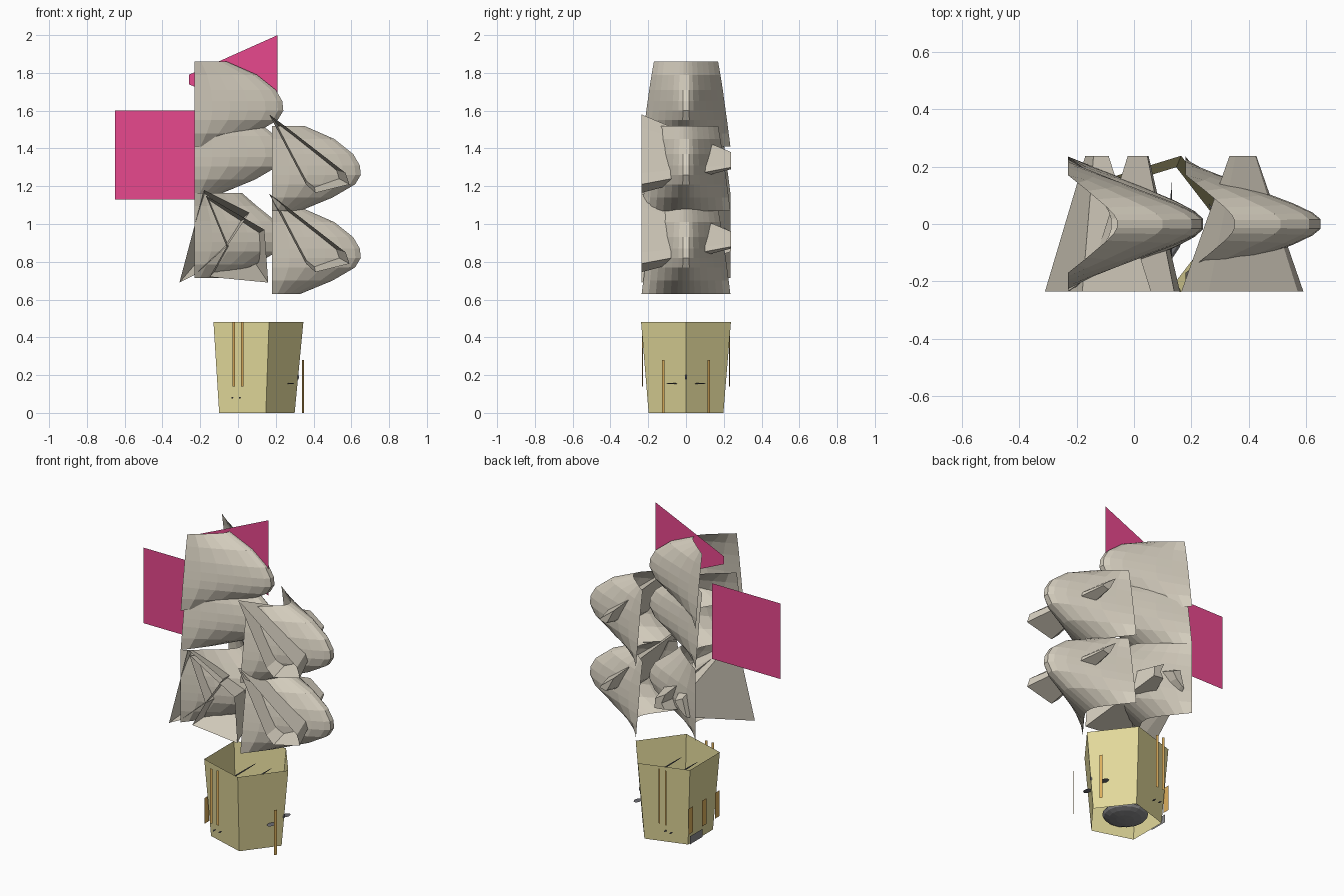
import bpy, bmesh, math
from mathutils import Vector

if "Cube" in bpy.data.objects:
    bpy.data.objects.remove(bpy.data.objects["Cube"])


def mat(name, col):
    m = bpy.data.materials.new(name)
    m.diffuse_color = (*col, 1)
    m.use_nodes = True
    m.node_tree.nodes["Principled BSDF"].inputs["Base Color"].default_value = m.diffuse_color
    return m


STONE = mat("pale_stone", (0.67, 0.62, 0.52))
KHAKI = mat("khaki", (0.76, 0.69, 0.325))
PINK = mat("pink", (0.80, 0.065, 0.27))
GOLD = mat("gold", (0.72, 0.43, 0.11))
DARK = mat("dark_grey", (0.15, 0.15, 0.17))
GREY = mat("mid_grey", (0.26, 0.26, 0.27))


def finish(name, bm, material):
    bmesh.ops.recalc_face_normals(bm, faces=bm.faces[:])
    me = bpy.data.meshes.new(name)
    bm.to_mesh(me)
    bm.free()
    me.materials.append(material)
    ob = bpy.data.objects.new(name, me)
    bpy.context.collection.objects.link(ob)
    return ob


def loft(name, rings, material, closed=True, cap=False):
    """Skin a list of point rings; optionally cap the last one."""
    bm = bmesh.new()
    rows = [[bm.verts.new(p) for p in r] for r in rings]
    n = len(rows[0])
    for a, b in zip(rows, rows[1:]):
        for i in range(n if closed else n - 1):
            j = (i + 1) % n
            bm.faces.new((a[i], a[j], b[j], b[i]))
    if cap:
        bm.faces.new(rows[-1])
    return finish(name, bm, material)


def plate(name, x, y, half, z0, z1, angle, material):
    """Upright thin strip; angle is the direction of its width in plan."""
    dx, dy = half * math.cos(angle), half * math.sin(angle)
    bm = bmesh.new()
    bm.faces.new([bm.verts.new(p) for p in (
        (x - dx, y - dy, z0), (x + dx, y + dy, z0), (x + dx, y + dy, z1), (x - dx, y - dy, z1))])
    return finish(name, bm, material)


def ellipsoid(name, loc, size, material, seg=10, rings=6):
    bm = bmesh.new()
    bmesh.ops.create_uvsphere(bm, u_segments=seg, v_segments=rings, radius=1)
    for v in bm.verts:
        v.co = Vector(loc) + Vector([v.co[i] * size[i] for i in range(3)])
    return finish(name, bm, material)


# --- tapered five-sided pot, open at both ends
def pentagon(cx, rx, ry, z):
    return [(cx + rx * math.cos(k * math.tau / 5), ry * math.sin(k * math.tau / 5), z)
            for k in range(5)]


loft("pot", [pentagon(0.079, 0.221, 0.208, 0), pentagon(0.083, 0.263, 0.25, 0.48)], KHAKI)
ellipsoid("pot_dome", (0.04, -0.03, 0.07), (0.13, 0.13, 0.035), GREY, 16, 8)

# --- bulging hulls: open at top, bottom and back
HALF = [(0, 1), (0.2, 0.84), (0.4, 0.68), (0.6, 0.51), (0.8, 0.34), (0.94, 0.19), (1, 0.08)]
PLAN = HALF + [(f, -w) for f, w in reversed(HALF)]
LEVELS = [(0, 0.17, 0.17), (0.07, 0.33, 0.182), (0.15, 0.43, 0.195), (0.21, 0.465, 0.203),
          (0.26, 0.47, 0.21), (0.31, 0.44, 0.217), (0.38, 0.32, 0.226), (0.45, 0.15, 0.235)]
# the lowest left hull keeps its full width up to the one above it
WIDE = [(dz, max(d, 0.25) if dz < 0.1 else d, 0.235) for dz, d, w in LEVELS]

for name, x0, top, levels in (
        ("left_hull_top", -0.23, 1.86, LEVELS), ("left_hull_middle", -0.23, 1.615, LEVELS),
        ("left_hull_bottom", -0.23, 1.165, WIDE), ("right_hull_top", 0.18, 1.52, LEVELS),
        ("right_hull_bottom", 0.18, 1.08, LEVELS)):
    loft(name, [[(x0 + f * d, s * w, top - dz) for f, s in PLAN] for dz, d, w in levels],
         STONE, closed=False)


# --- funnels: open mouth at the front, narrowing straight through to a blunt tip at the back
def funnel(name, mouth, centre, tip=0.22):
    cx, cz = centre
    rings = []
    for y in (-0.235, -0.08, 0.08, 0.237):
        k = 1 + (tip - 1) * (y + 0.235) / 0.472
        rings.append([(cx + (x - cx) * k, y, cz + (z - cz) * k) for x, z in mouth])
    loft(name, rings, STONE, cap=True)


for name, dz in (("top", 0), ("bottom", -0.42)):
    funnel("right_funnel_" + name,
           [(x, z + dz) for x, z in ((0.165, 1.58), (0.26, 1.51), (0.57, 1.27),
                                     (0.59, 1.21), (0.41, 1.165), (0.36, 1.21))],
           (0.38, 1.325 + dz))
funnel("left_funnel_outer", [(-0.18, 1.18), (0.06, 1.06), (-0.06, 0.88), (-0.23, 0.73),
                             (-0.31, 0.69)], (-0.13, 0.90))
funnel("left_funnel_inner", [(-0.17, 1.15), (0.14, 0.97), (0.16, 0.69), (-0.15, 0.72),
                             (-0.06, 0.88)], (0.02, 0.90))

# --- pink flag and tapered fin
plate("pink_flag", -0.415, 0, 0.235, 1.13, 1.6, 0, PINK)
bm = bmesh.new()
bm.faces.new([bm.verts.new(p) for p in (
    (-0.26, 0, 1.74), (0.21, 0, 1.53), (0.21, 0, 2.0), (-0.26, 0, 1.79))])
finish("pink_fin", bm, PINK)

# --- gold strips and panels standing around the pot, parallel to its walls
for side, s in (("front", -1), ("back", 1)):
    for i, x in enumerate((-0.022, 0.022)):
        plate(f"strip_{side}_{i}", x, s * 0.23, 0.0075, 0.14, 0.48, -s * math.radians(18), GOLD)
    plate(f"strip_right_{side}", 0.343, s * 0.12, 0.009, 0, 0.28, s * math.radians(126), GOLD)
for i, y in enumerate((-0.13, 0, 0.13)):
    plate(f"panel_left_{i}", -0.125, y, 0.022, 0.08, 0.24, math.pi / 2, GOLD)
plate("step_left", -0.12, 0.07, 0.06, 0.01, 0.06, math.pi / 2, GREY)

# --- little dark studs, and thin rods across the inside of the pot
for s in (-1, 1):
    ellipsoid("side_stud", (0.28, s * 0.075, 0.155), (0.02, 0.03, 0.003), DARK)
    for x in (-0.03, 0.01):
        ellipsoid("low_stud", (x, s * 0.19, 0.08), (0.006, 0.014, 0.004), DARK, 6, 4)
ellipsoid("nose_stud", (0.31, 0, 0.19), (0.014, 0.006, 0.018), DARK)
for x in (0.02, 0.13):
    ellipsoid("inner_rod", (x, 0, 0.38), (0.004, 0.15, 0.004), DARK, 6, 6)
